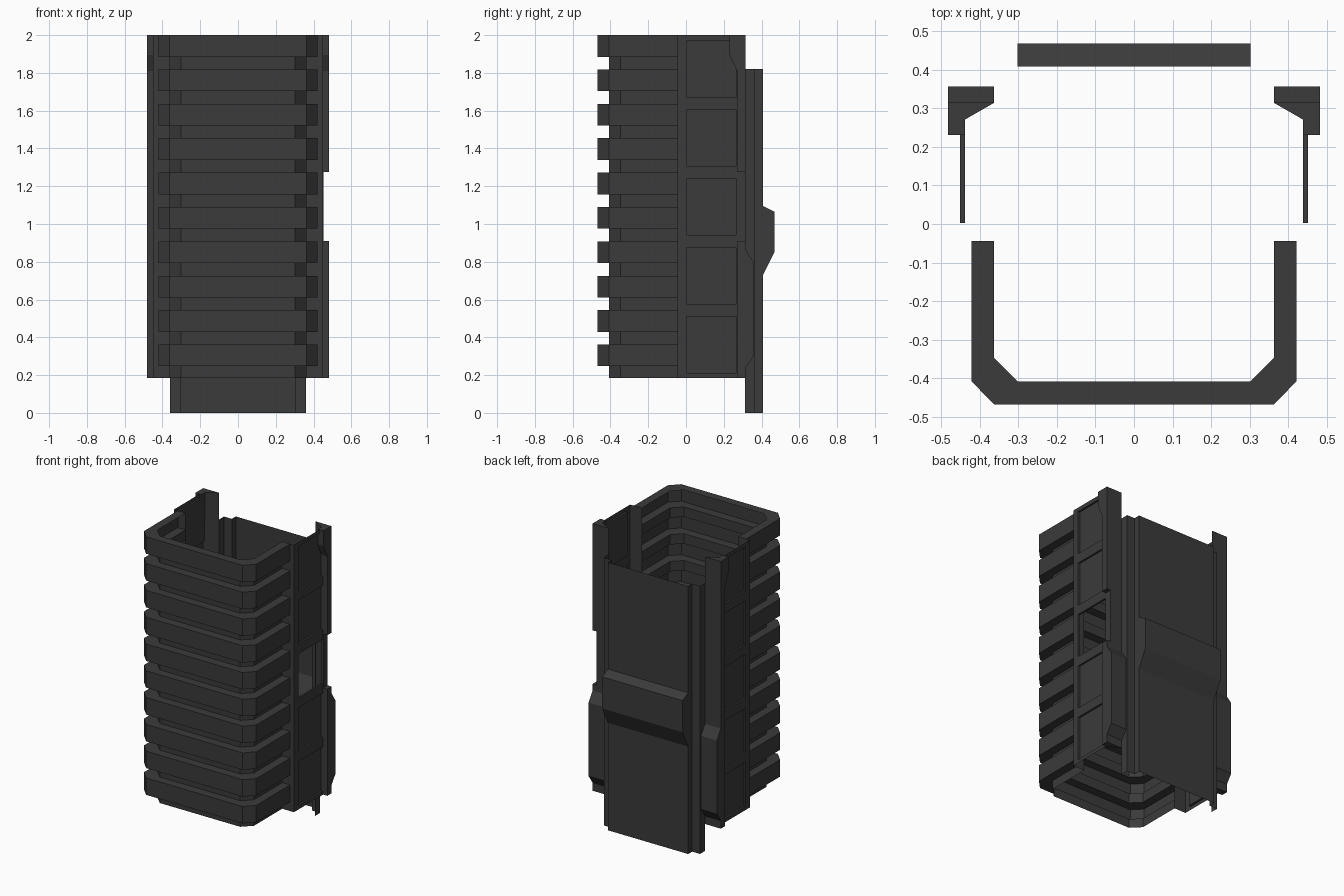
import bpy
import bmesh

cube = bpy.data.objects.get("Cube")
if cube:
    bpy.data.objects.remove(cube, do_unlink=True)

dark = bpy.data.materials.new("dark_polymer")
dark.use_nodes = True
colour = (0.043, 0.043, 0.043, 1)
dark.diffuse_color = colour
dark.node_tree.nodes["Principled BSDF"].inputs["Base Color"].default_value = colour
dark.node_tree.nodes["Principled BSDF"].inputs["Roughness"].default_value = 0.8

BASE, TOP = 0.185, 2.0


def finish(name, bm):
    bmesh.ops.recalc_face_normals(bm, faces=bm.faces[:])
    mesh = bpy.data.meshes.new(name)
    bm.to_mesh(mesh)
    bm.free()
    mesh.materials.append(dark)
    obj = bpy.data.objects.new(name, mesh)
    bpy.context.collection.objects.link(obj)
    return obj


def loft(name, rows, closed=False):
    """Skin matching rows of points; a closed section also gets end caps."""
    bm = bmesh.new()
    rings = [[bm.verts.new(p) for p in row] for row in rows]
    count = len(rings[0])
    for a, b in zip(rings, rings[1:]):
        for i in range(count if closed else count - 1):
            j = (i + 1) % count
            bm.faces.new((a[i], a[j], b[j], b[i]))
    if closed:
        bm.faces.new(rings[0])
        bm.faces.new(rings[-1])
    return finish(name, bm)


def mirrored(half):
    return half + [(-x, y) for x, y in reversed(half)]


# Ribbed front shell: a chamfered U section stepping in and out
inner = mirrored([(0.363, -0.044), (0.363, -0.347), (0.302, -0.408)])
outer = mirrored([(0.422, -0.044), (0.422, -0.407), (0.363, -0.468)])
steps = [(inner, BASE)]
pitch, rib = 0.182, 0.115
for k in range(10):
    top = TOP - (9 - k) * pitch
    steps += [(inner, top - rib), (outer, top - rib), (outer, top), (inner, top)]
loft("ribbed_front_shell", [[(x, y, z) for x, y in s] for s, z in steps])

# Back plate: stepped section with a raised grip across the middle
plate = []
for z, y in ((0, 0.408), (0.73, 0.408), (0.85, 0.468), (1.065, 0.468),
             (1.095, 0.408), (1.82, 0.408)):
    half = [(0.361, 0.312), (0.361, 0.365), (0.302, 0.365), (0.302, y)]
    plate.append([(x, v, z) for x, v in mirrored(half)])
loft("back_plate", plate)


def side_panel(name, side, window):
    """Flat wall with a column of five sunken squares."""
    bm = bmesh.new()
    ys = [-0.044, 0.003, 0.266, 0.275]
    zs = [BASE]
    for k in range(5):
        low = 0.21 + k * 0.3655
        zs += [low, low + 0.3]
    zs.append(TOP)
    grid = [[bm.verts.new((side * 0.451, y, z)) for y in ys] for z in zs]
    cells = []
    for r in range(len(zs) - 1):
        for c in range(len(ys) - 1):
            f = bm.faces.new((grid[r][c], grid[r][c + 1],
                              grid[r + 1][c + 1], grid[r + 1][c]))
            if c == 1 and r % 2 == 1:
                cells.append(f)
    sunk = bmesh.ops.extrude_discrete_faces(bm, faces=cells)["faces"]
    for f in sunk:
        bmesh.ops.translate(bm, vec=(-side * 0.013, 0, 0), verts=f.verts[:])
    # The middle square is an open window on one side
    if window:
        middle = min(sunk, key=lambda f: abs(f.calc_center_median().z - 1.09))
        bmesh.ops.delete(bm, geom=[middle], context='FACES_ONLY')
    finish(name, bm)


def rear_post(name, side, notch):
    """Upright with a swollen lower back and a forward lip at the top."""
    wide, narrow, front, back = 0.482, 0.452, 0.27, 0.315
    rows = [(BASE, wide, front, back), (0.24, wide, front, back),
            (0.30, wide, front, 0.357), (0.80, wide, front, 0.357),
            (0.865, wide, front, back)]
    if notch:
        rows += [(0.91, wide, front, back), (0.91, narrow, front, back),
                 (1.275, narrow, front, back), (1.275, wide, front, back)]
    rows += [(1.81, wide, front, back), (1.895, wide, 0.231, back),
             (TOP, wide, 0.231, back)]
    sections = []
    for z, x, f, b in rows:
        outline = [(0.438, f), (x, f), (x, b), (0.363, b),
                   (0.363, 0.314), (0.438, 0.271)]
        sections.append([(side * px, py, z) for px, py in outline])
    loft(name, sections, closed=True)


# Both sides: sunken panel, post, and the flange joining panel to shell
for label, side in (("left", 1), ("right", -1)):
    side_panel(label + "_side_panel", side, side > 0)
    rear_post(label + "_rear_post", side, side > 0)
    loft(label + "_flange", [[(side * 0.363, -0.044, z), (side * 0.451, -0.044, z)]
                             for z in (BASE, TOP)])
